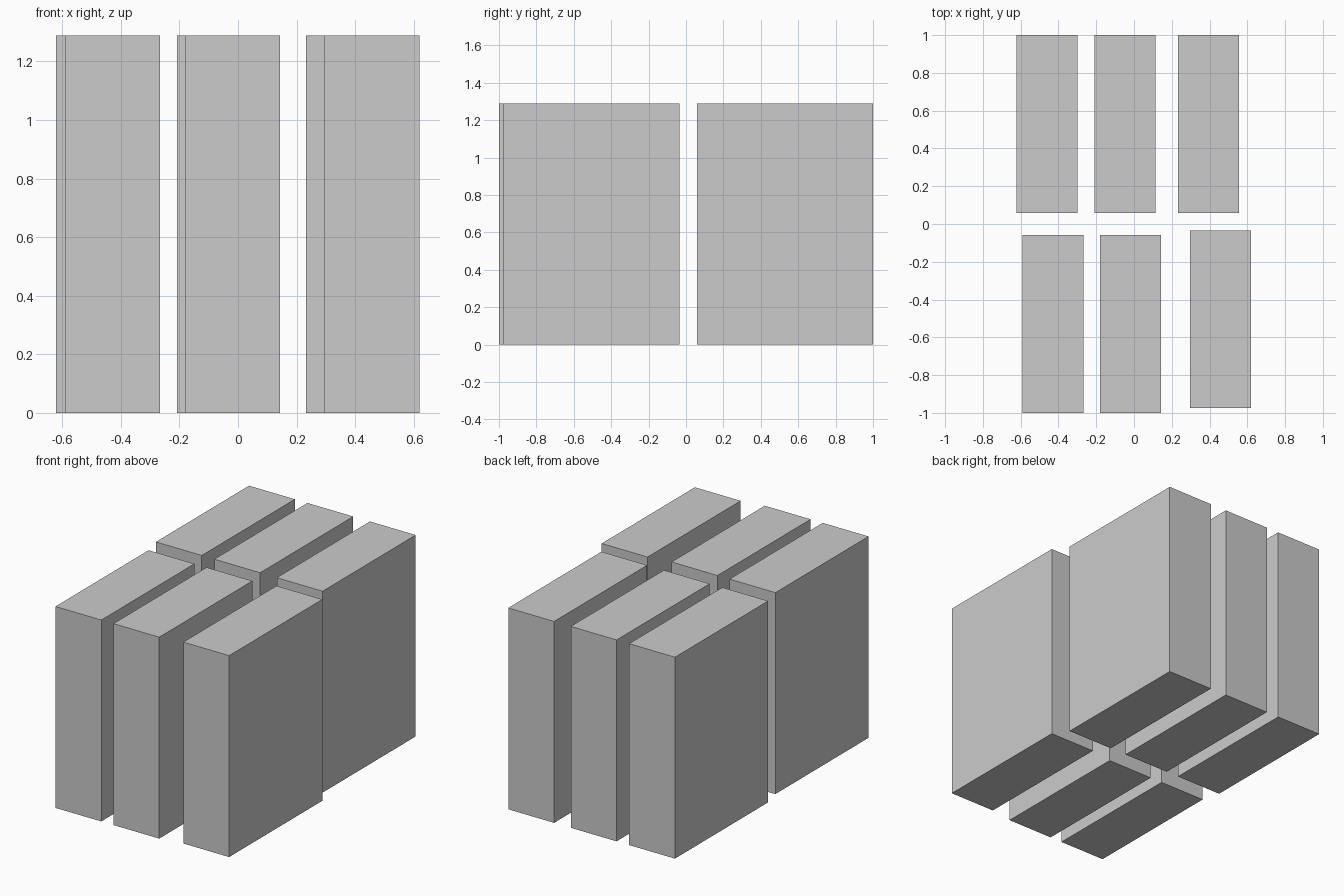
import bpy

if "Cube" in bpy.data.objects:
    bpy.data.objects.remove(bpy.data.objects["Cube"])

# Shared block size
W, D, H = 0.324, 0.941, 1.288


def block(name, left, front):
    """Upright box placed by its left and front edges, standing on z = 0."""
    bpy.ops.mesh.primitive_cube_add(
        size=1, location=(left + W / 2, front + D / 2, H / 2))
    ob = bpy.context.object
    ob.name = name
    ob.scale = (W, D, H)
    bpy.ops.object.transform_apply(location=False, rotation=False, scale=True)


# Two rows of three slightly offset blocks: (left edge x, front edge y)
rows = {
    "back_block": [(-0.622, 0.059), (-0.209, 0.059), (0.233, 0.059)],
    "front_block": [(-0.591, -1.0), (-0.181, -1.0), (0.296, -0.975)],
}
for row, spots in rows.items():
    for side, (x, y) in zip(("left", "middle", "right"), spots):
        block(f"{row}_{side}", x, y)
